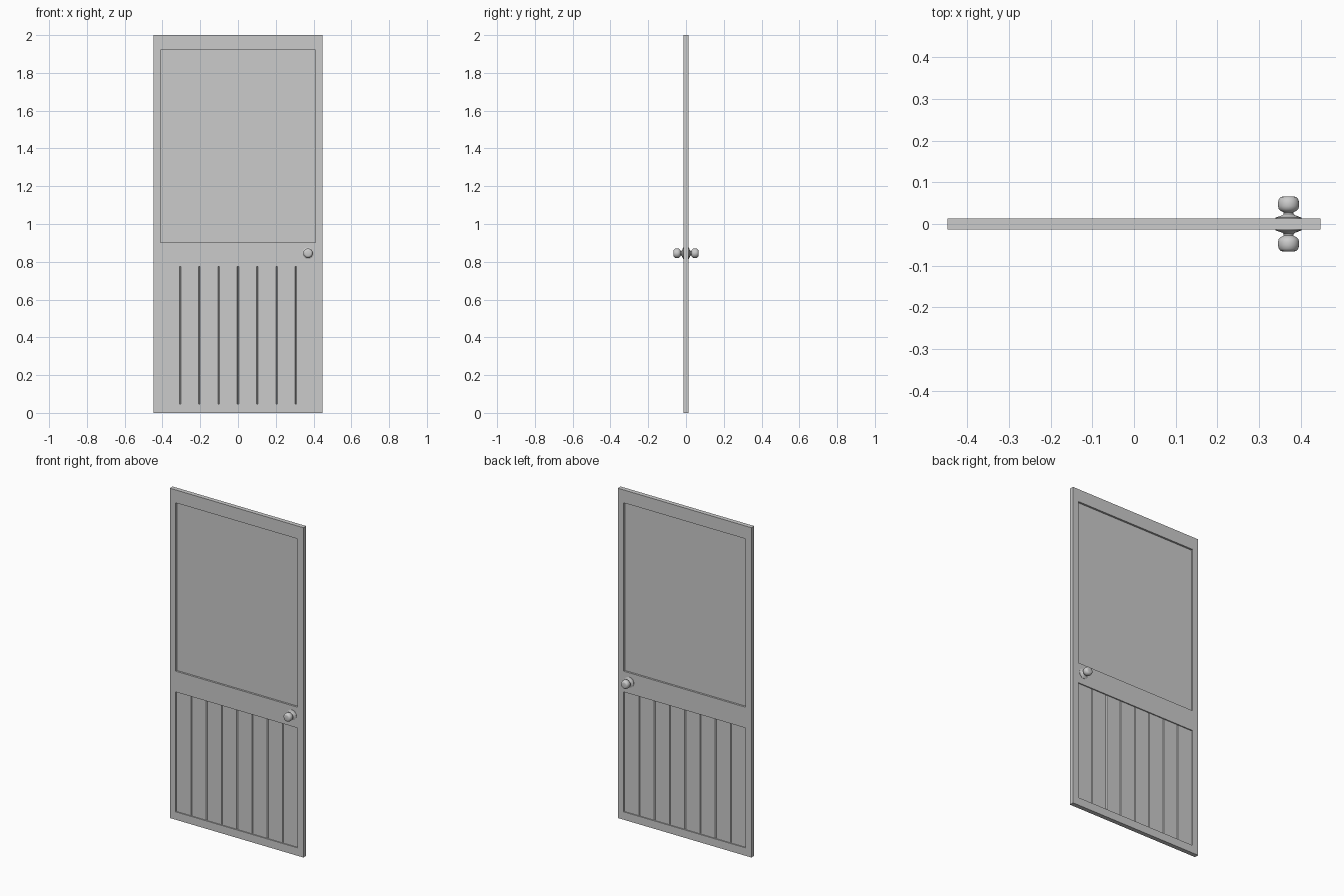
import bpy, bmesh, math

if "Cube" in bpy.data.objects:
    bpy.data.objects.remove(bpy.data.objects["Cube"])

HALF_T = 0.0135          # half door thickness
OPEN_X = 0.409           # half width of both openings


def make_object(name, bm):
    bmesh.ops.remove_doubles(bm, verts=bm.verts, dist=1e-5)
    bmesh.ops.recalc_face_normals(bm, faces=bm.faces)
    me = bpy.data.meshes.new(name)
    bm.to_mesh(me)
    bm.free()
    ob = bpy.data.objects.new(name, me)
    bpy.context.collection.objects.link(ob)
    return ob


def extrude_all(bm, vec):
    res = bmesh.ops.extrude_face_region(bm, geom=bm.faces[:], use_keep_orig=True)
    moved = [g for g in res["geom"] if isinstance(g, bmesh.types.BMVert)]
    bmesh.ops.translate(bm, verts=moved, vec=vec)


# Door frame: a plate with two rectangular openings
bm = bmesh.new()
xs = [-0.448, -OPEN_X, OPEN_X, 0.448]
zs = [0, 0.048, 0.775, 0.901, 1.922, 2.0]
grid = [[bm.verts.new((x, -HALF_T, z)) for x in xs] for z in zs]
for j in range(5):
    for i in range(3):
        if i == 1 and j in (1, 3):
            continue
        bm.faces.new((grid[j][i], grid[j][i + 1], grid[j + 1][i + 1], grid[j + 1][i]))
extrude_all(bm, (0, 2 * HALF_T, 0))
make_object("door_frame", bm)

# Upper pane: thin sheet in the middle of the opening
bm = bmesh.new()
bm.faces.new([bm.verts.new((x, -0.002, z)) for x, z in
              ((-OPEN_X, 0.901), (OPEN_X, 0.901), (OPEN_X, 1.922), (-OPEN_X, 1.922))])
extrude_all(bm, (0, 0.004, 0))
make_object("upper_pane", bm)

# Lower panel: eight planks with V grooves on both faces
bm = bmesh.new()
n, t, groove, depth = 8, 0.007, 0.004, 0.005
w = 2 * OPEN_X / n
edge = [(-OPEN_X, -t)]
for k in range(1, n):
    x = -OPEN_X + k * w
    edge += [(x - groove, -t), (x, -t + depth), (x + groove, -t)]
edge.append((OPEN_X, -t))
profile = edge + [(x, -y) for x, y in reversed(edge)]
bm.faces.new([bm.verts.new((x, y, 0.048)) for x, y in profile])
extrude_all(bm, (0, 0, 0.727))
make_object("plank_panel", bm)

# Door knobs: lathed rosette, neck and head on each face
KNOB = [(0, 0.012), (0.031, 0.012), (0.031, 0.0155), (0.024, 0.018), (0.015, 0.021),
        (0.012, 0.024), (0.012, 0.028), (0.018, 0.031), (0.0235, 0.036),
        (0.0255, 0.043), (0.0255, 0.051), (0.0235, 0.059), (0.019, 0.0645),
        (0.014, 0.066), (0, 0.066)]


def knob(name, side):
    bm = bmesh.new()
    vs = [bm.verts.new((r, side * y, 0)) for r, y in KNOB]
    es = [bm.edges.new(p) for p in zip(vs, vs[1:])]
    bmesh.ops.spin(bm, geom=vs + es, cent=(0, 0, 0), axis=(0, 1, 0),
                   angle=2 * math.pi, steps=24)
    ob = make_object(name, bm)
    ob.location = (0.371, 0, 0.845)
    bpy.ops.object.select_all(action='DESELECT')
    ob.select_set(True)
    bpy.context.view_layer.objects.active = ob
    bpy.ops.object.shade_smooth_by_angle(angle=math.radians(40))


knob("front_knob", -1)
knob("back_knob", 1)
